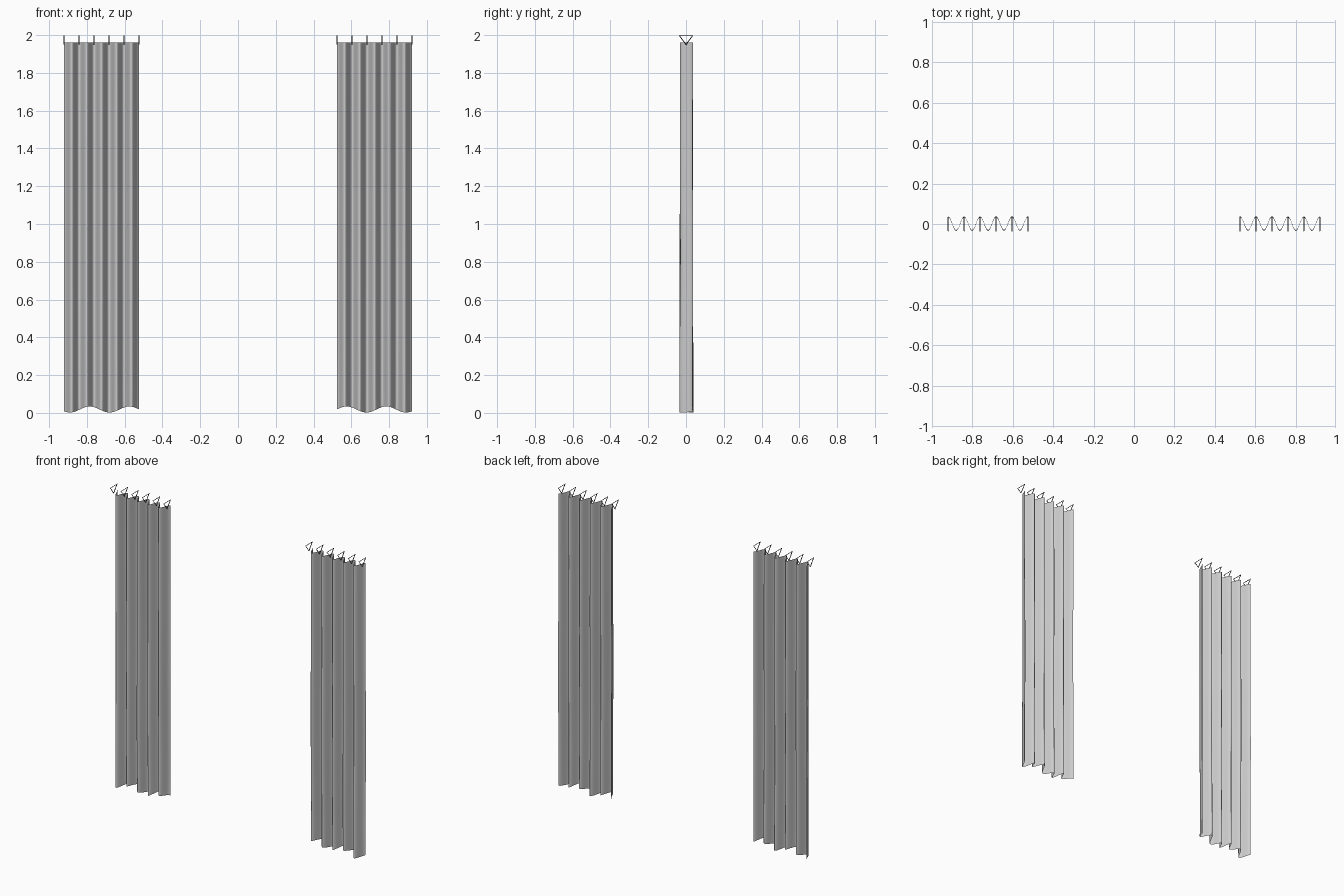
import bpy, bmesh
from math import cos, sin, pi, radians
from mathutils import Vector

cube = bpy.data.objects.get("Cube")
if cube:
    bpy.data.objects.remove(cube)

INNER, OUTER, FOLDS = 0.525, 0.92, 5
PITCH = (OUTER - INNER) / FOLDS
TOP = 1.96


def material(name, value):
    mat = bpy.data.materials.new(name)
    mat.use_nodes = True
    colour = (value, value, value, 1)
    mat.diffuse_color = colour
    mat.node_tree.nodes["Principled BSDF"].inputs["Base Color"].default_value = colour
    return mat


def finish(bm, name, mat, smooth):
    mesh = bpy.data.meshes.new(name)
    bm.to_mesh(mesh)
    bm.free()
    mesh.materials.append(mat)
    for poly in mesh.polygons:
        poly.use_smooth = smooth
    obj = bpy.data.objects.new(name, mesh)
    bpy.context.collection.objects.link(obj)
    return obj


fabric = material("light grey fabric", 0.6)
metal = material("dark hook metal", 0.05)


# Pleated cloth sheet with a gently wavy hem
def curtain(name, side):
    bm = bmesh.new()
    cols, rows = FOLDS * 12, 24
    grid = []
    for i in range(cols + 1):
        u = i / cols
        x = INNER + u * (OUTER - INNER)
        hem = 0.018 - 0.016 * cos(2 * pi * (x - 0.68) / 0.21)
        column = []
        for j in range(rows + 1):
            t = j / rows
            sway = 0.003 * sin(3 * pi * t + 4 * u) * (1 - t)
            y = 0.002 + 0.034 * cos(2 * pi * FOLDS * u) + sway
            column.append(bm.verts.new((side * x, y, hem + t * (TOP - hem))))
        grid.append(column)
    for a, b in zip(grid, grid[1:]):
        for j in range(rows):
            quad = [a[j], b[j], b[j + 1], a[j + 1]]
            bm.faces.new(quad if side > 0 else quad[::-1])
    return finish(bm, name, fabric, True)


# Thin triangular wire hooks, one at each rear pleat
def hooks(name, side):
    bm = bmesh.new()
    r = 0.0025
    corners = [(-0.035, 1.997), (0.035, 1.997), (0, 1.95)]
    centre = Vector((0, 0, 1.981))
    for k in range(FOLDS + 1):
        x = side * (INNER + k * PITCH)
        rings = []
        for y, z in corners:
            p = Vector((0, y, z))
            out = (p - centre).normalized() * r * 1.6
            offsets = [(r, out * 0), (0, out), (-r, out * 0), (0, -out)]
            rings.append([bm.verts.new(p + o + Vector((x + dx, 0, 0)))
                          for dx, o in offsets])
        for n in range(3):
            a, b = rings[n], rings[(n + 1) % 3]
            for m in range(4):
                q = (m + 1) % 4
                bm.faces.new((a[m], a[q], b[q], b[m]))
    bmesh.ops.recalc_face_normals(bm, faces=bm.faces)
    return finish(bm, name, metal, False)


for label, side in (("left", 1), ("right", -1)):
    curtain(label + "_curtain", side)
    hooks(label + "_curtain_hooks", side)
